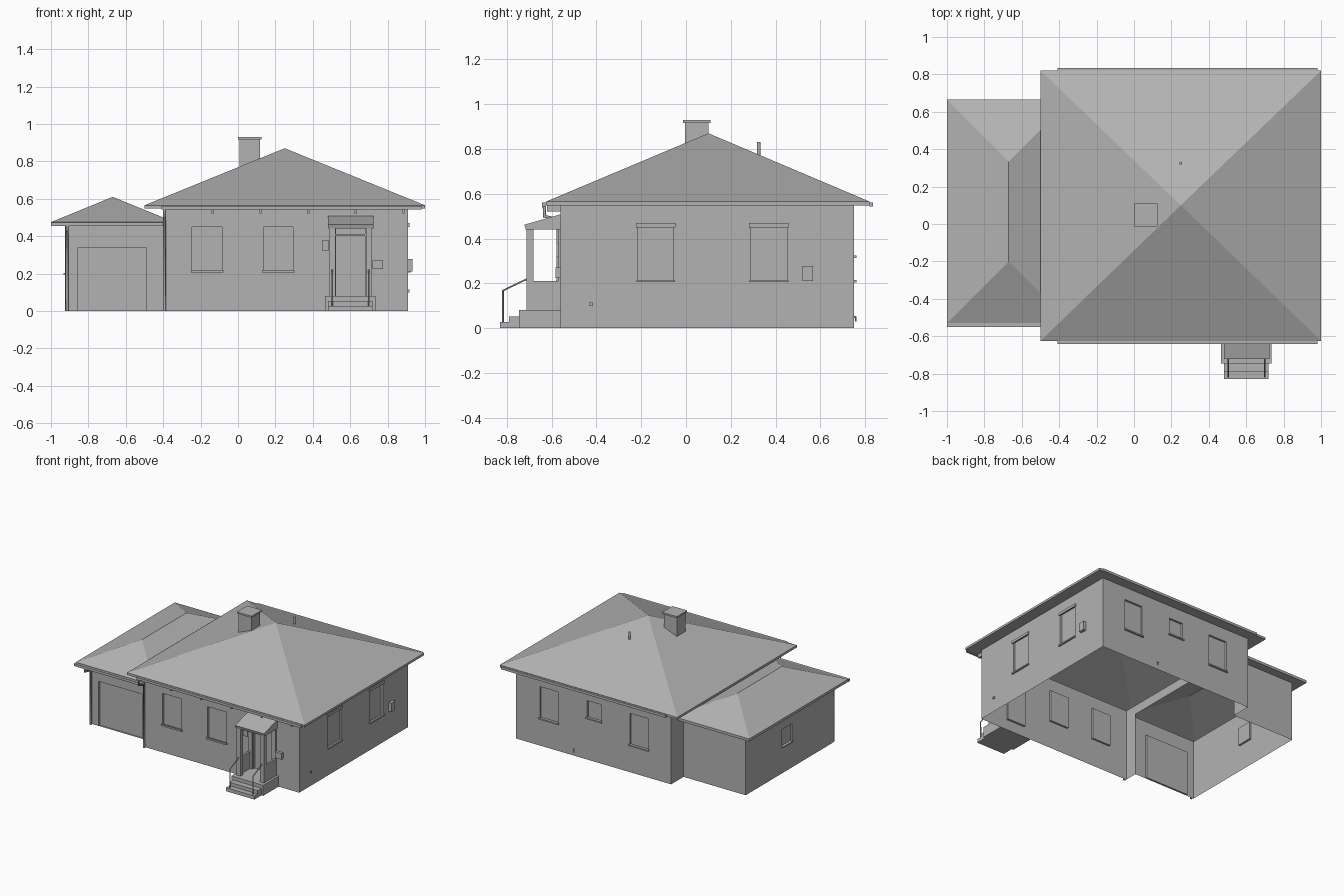
import bpy
from mathutils import Vector

if "Cube" in bpy.data.objects:
    bpy.data.objects.remove(bpy.data.objects["Cube"], do_unlink=True)

plaster = bpy.data.materials.new("plain_grey")
plaster.use_nodes = True
GREY = (0.45, 0.45, 0.45, 1)
plaster.diffuse_color = GREY
plaster.node_tree.nodes["Principled BSDF"].inputs["Base Color"].default_value = GREY


def add_mesh(name, verts, faces):
    mesh = bpy.data.meshes.new(name)
    mesh.from_pydata([tuple(v) for v in verts], [], faces)
    mesh.materials.append(plaster)
    ob = bpy.data.objects.new(name, mesh)
    bpy.context.collection.objects.link(ob)
    return ob


def add_polys(name, polys):
    verts, faces = [], []
    for poly in polys:
        faces.append(list(range(len(verts), len(verts) + len(poly))))
        verts += poly
    return add_mesh(name, verts, faces)


def box(name, x, y, z):
    verts = [(a, b, c) for c in z for b in y for a in x]
    faces = [(0, 2, 3, 1), (4, 5, 7, 6), (0, 1, 5, 4), (2, 6, 7, 3), (0, 4, 6, 2), (1, 3, 7, 5)]
    return add_mesh(name, verts, faces)


def tube(name, points, radius):
    curve = bpy.data.curves.new(name, "CURVE")
    curve.dimensions = "3D"
    curve.bevel_depth = radius
    curve.bevel_resolution = 2
    curve.use_fill_caps = True
    spline = curve.splines.new("POLY")
    spline.points.add(len(points) - 1)
    for p, co in zip(spline.points, points):
        p.co = (*co, 1)
    curve.materials.append(plaster)
    ob = bpy.data.objects.new(name, curve)
    bpy.context.collection.objects.link(ob)


def wall(name, start, end, height, openings=(), passage=None, depth=0.015):
    """Wall sheet with recessed openings (u0, u1, z0, z1); a passage has no pane."""
    start, end = Vector((*start, 0)), Vector((*end, 0))
    u = (end - start).normalized()
    inward = Vector((0, 0, 1)).cross(u) * depth
    holes = list(openings) + ([passage] if passage else [])
    us = sorted({0, (end - start).length, *[c for h in holes for c in h[:2]]})
    zs = sorted({0, height, *[c for h in holes for c in h[2:]]})

    def at(a, z, back=False):
        return start + u * a + Vector((0, 0, z)) + (inward if back else Vector())

    polys = []
    for a, b in zip(us, us[1:]):
        for c, d in zip(zs, zs[1:]):
            m, n = (a + b) / 2, (c + d) / 2
            if not any(h[0] < m < h[1] and h[2] < n < h[3] for h in holes):
                polys.append([at(a, c), at(b, c), at(b, d), at(a, d)])
    for a, b, c, d in openings:
        rim = [(a, c), (b, c), (b, d), (a, d)]
        polys.append([at(*p, True) for p in rim])
        for p, q in zip(rim, rim[1:] + rim[:1]):
            polys.append([at(*p), at(*q), at(*q, True), at(*p, True)])
    add_polys(name, polys)


# Main house walls
L, R, F, B, TOP = -0.40, 0.91, -0.56, 0.75, 0.55
front_windows = [(-0.245, -0.085), (0.135, 0.295)]
side_windows = [(-0.215, -0.055), (0.29, 0.45)]
back_windows = [(-0.205, -0.05, 0.21), (0.19, 0.31, 0.32), (0.555, 0.71, 0.21)]
door = (0.525 - L, 0.68 - L, 0.08, 0.445)
wall("house_front_wall", (L, F), (R, F), TOP,
     [(a - L, b - L, 0.21, 0.45) for a, b in front_windows] + [door])
wall("house_left_wall", (R, F), (R, B), TOP,
     [(a - F, b - F, 0.21, 0.46) for a, b in side_windows])
wall("house_back_wall", (R, B), (L, B), TOP,
     [(R - b, R - a, z, 0.45) for a, b, z in back_windows])

# Garage walls, open to the house
GL, GF, GB, GTOP = -0.925, -0.46, 0.60, 0.455
wall("house_right_wall", (L, B), (L, F), TOP, passage=(B - GB, B - GF, 0, 0.48))
wall("garage_front_wall", (GL, GF), (L, GF), GTOP, [(-0.855 - GL, -0.49 - GL, 0, 0.34)])
wall("garage_back_wall", (L, GB), (GL, GB), GTOP)
wall("garage_side_wall", (GL, GB), (GL, GF), GTOP, [(GB - 0.16, GB - 0.04, 0.20, 0.335)])

# Window sills and shutter boxes
for a, b in front_windows:
    box("front_sill", (a - 0.007, b + 0.007), (F - 0.012, F), (0.205, 0.217))
for a, b in side_windows:
    box("side_sill", (R, R + 0.012), (a - 0.007, b + 0.007), (0.205, 0.215))
    box("side_shutter_box", (R, R + 0.008), (a - 0.008, b + 0.008), (0.45, 0.47))
for a, b, z in back_windows:
    box("back_sill", (a - 0.007, b + 0.007), (B, B + 0.012), (z - 0.006, z + 0.004))
box("garage_sill", (GL - 0.008, GL), (0.035, 0.165), (0.195, 0.203))

# Main hip roof with fascia and soffit
X0, X1, Y0, Y1, EAVE, LOW = -0.50, 1.0, -0.625, 0.82, 0.565, 0.548
apex = (0.25, 0.10, 0.87)
rim = [(X0, Y0), (X1, Y0), (X1, Y1), (X0, Y1)]
inner = [(L, F), (R, F), (R, B), (L, B)]
polys = []
for i in range(4):
    p, q, s, t = rim[i], rim[(i + 1) % 4], inner[i], inner[(i + 1) % 4]
    polys.append([(*p, EAVE), (*q, EAVE), apex])
    polys.append([(*p, LOW), (*q, LOW), (*q, EAVE), (*p, EAVE)])
    polys.append([(*p, LOW), (*s, LOW), (*t, LOW), (*q, LOW)])
add_polys("main_roof", polys)

# Garage hip roof meeting the house wall
x0, y0, y1, eave, low = -1.0, -0.53, 0.665, 0.475, 0.455
r0, r1 = (-0.67, -0.20, 0.61), (-0.67, 0.335, 0.61)
v0, v1 = (L, -0.47, 0.50), (L, 0.605, 0.50)
a, b, c, d = (x0, y0), (L, y0), (L, y1), (x0, y1)
polys = [
    [(*d, eave), (*a, eave), r0, r1],
    [(*a, eave), (*b, eave), v0, r0],
    [r0, v0, v1, r1],
    [(*c, eave), (*d, eave), r1, v1],
    [(*a, low), (*b, low), (L, GF, low), (GL, GF, low)][::-1],
    [(*d, low), (*a, low), (GL, GF, low), (GL, GB, low)][::-1],
    [(*c, low), (*d, low), (GL, GB, low), (L, GB, low)][::-1],
]
for p, q in ((c, d), (d, a), (a, b)):
    polys.append([(*p, low), (*q, low), (*q, eave), (*p, eave)])
add_polys("garage_roof", polys)

# Gutters, brackets and downpipes
box("front_gutter", (-0.41, 0.98), (-0.642, Y0), (0.543, 0.562))
box("back_gutter", (-0.41, 0.98), (Y1, 0.835), (0.543, 0.562))
box("garage_gutter", (-1.0, L), (-0.55, y0), (0.453, 0.472))
for i in range(5):
    x = -0.135 + 0.255 * i
    box("eave_bracket", (x - 0.006, x + 0.006), (-0.62, F), (0.52, LOW))
tube("house_downpipe", [(-0.393, -0.632, 0.55), (-0.393, -0.632, 0.50),
                        (-0.393, -0.572, 0.485), (-0.393, -0.572, 0)], 0.008)
tube("garage_downpipe", [(-0.914, -0.541, 0.46), (-0.914, -0.541, 0.43),
                         (-0.914, -0.472, 0.415), (-0.914, -0.472, 0)], 0.008)

# Chimney and vent pipe
box("chimney", (0.008, 0.118), (-0.004, 0.10), (0.74, 0.92))
box("chimney_cap", (0.0, 0.125), (-0.014, 0.11), (0.917, 0.93))
tube("vent_pipe", [(0.25, 0.325, 0.75), (0.25, 0.325, 0.83)], 0.008)

# Porch steps and landing
box("porch_landing", (0.465, 0.735), (-0.745, F), (0, 0.08))
box("upper_step", (0.48, 0.72), (-0.79, -0.745), (0, 0.053))
box("lower_step", (0.48, 0.72), (-0.83, -0.79), (0, 0.027))

# Porch posts, side panels and handrails, mirrored about the door
for side in (-1, 1):
    def span(near, far):
        return tuple(sorted((0.602 + side * near, 0.602 + side * far)))
    box("porch_post", span(0.082, 0.115), (-0.712, -0.68), (0.08, 0.445))
    box("porch_panel", span(0.10, 0.115), (-0.70, F), (0.08, 0.21))
    box("wall_post", span(0.082, 0.115), (F - 0.012, F), (0.08, 0.445))
    x = 0.602 + side * 0.098
    tube("handrail", [(x, -0.817, 0.02), (x, -0.817, 0.168), (x, -0.705, 0.222)], 0.004)

# Porch canopy and door bar
profile = [(F, 0.44), (-0.715, 0.44), (-0.722, 0.462), (F, 0.508)]
canopy = [(x, y, z) for x in (0.48, 0.725) for y, z in profile]
add_mesh("porch_canopy", canopy, [(3, 2, 1, 0), (4, 5, 6, 7)]
         + [(i, (i + 1) % 4, (i + 1) % 4 + 4, i + 4) for i in range(4)])
box("door_transom", (0.525, 0.68), (F, F + 0.015), (0.40, 0.412))

# Small wall fittings
box("wall_lamp", (0.453, 0.485), (F - 0.018, F), (0.32, 0.38))
box("letter_box", (0.72, 0.775), (F - 0.022, F), (0.225, 0.27))
box("meter_box", (R, R + 0.022), (0.52, 0.567), (0.21, 0.277))
box("side_vent", (R, R + 0.008), (-0.43, -0.415), (0.10, 0.115))
tube("garden_tap", [(0.42, B, 0.05), (0.42, B + 0.008, 0.05), (0.42, B + 0.008, 0.03)], 0.004)
